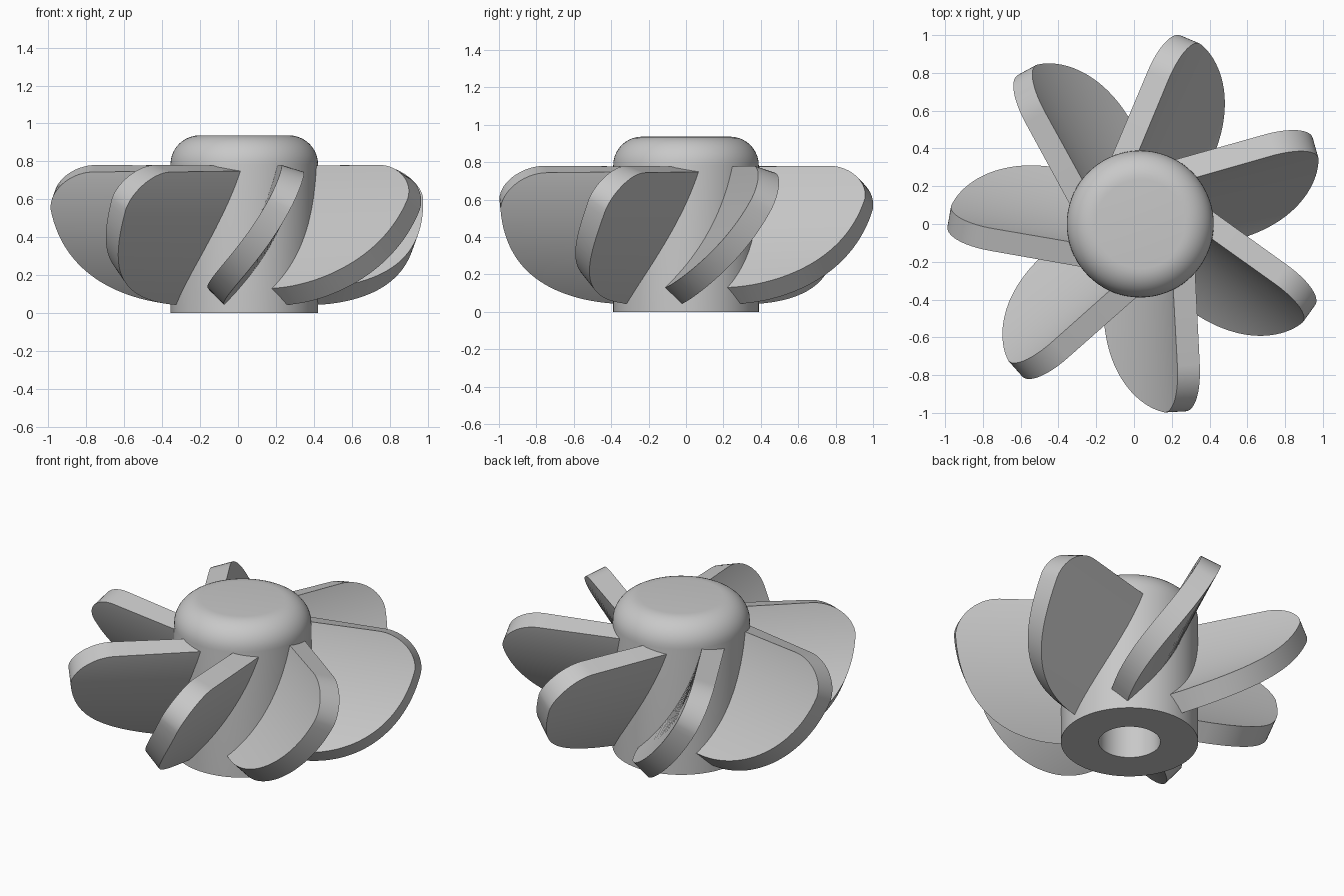
import bpy, bmesh
from math import sin, cos, radians, pi
from mathutils import Vector
from mathutils.geometry import interpolate_bezier

cube = bpy.data.objects.get("Cube")
if cube:
    bpy.data.objects.remove(cube)

GREY = (0.58, 0.58, 0.58, 1)
material = bpy.data.materials.new("plain grey")
material.use_nodes = True
material.diffuse_color = GREY
material.node_tree.nodes["Principled BSDF"].inputs["Base Color"].default_value = GREY

CENTRE = Vector((0.033, 0, 0))
BLADES = 7


def add_object(name, bm, angle=0):
    bmesh.ops.recalc_face_normals(bm, faces=bm.faces)
    mesh = bpy.data.meshes.new(name)
    bm.to_mesh(mesh)
    bm.free()
    mesh.materials.append(material)
    obj = bpy.data.objects.new(name, mesh)
    obj.location = CENTRE
    obj.rotation_euler.z = angle
    bpy.context.collection.objects.link(obj)
    bpy.ops.object.select_all(action="DESELECT")
    obj.select_set(True)
    bpy.context.view_layer.objects.active = obj
    bpy.ops.object.shade_smooth_by_angle(angle=radians(30))


# Hub: revolved profile with a rounded shoulder and a blind bore
RADIUS, HEIGHT, FILLET, BORE, DEPTH = 0.389, 0.937, 0.153, 0.175, 0.7
STEPS = 10
profile = [(0, HEIGHT)]
for i in range(STEPS + 1):
    a = pi / 2 * (1 - i / STEPS)
    profile.append((RADIUS - FILLET + FILLET * cos(a), HEIGHT - FILLET + FILLET * sin(a)))
profile += [(RADIUS, 0), (BORE, 0), (BORE, DEPTH), (0, DEPTH)]
bm = bmesh.new()
verts = [bm.verts.new((r, 0, z)) for r, z in profile]
edges = [bm.edges.new(pair) for pair in zip(verts, verts[1:])]
bmesh.ops.spin(bm, geom=verts + edges, axis=(0, 0, 1), cent=(0, 0, 0),
               angle=2 * pi, steps=72)
bmesh.ops.remove_doubles(bm, verts=bm.verts, dist=0.0005)
add_object("hub", bm)

# Blade outline: reach from the axis against fraction along the curved section
lower = interpolate_bezier(Vector((0.4, 0)), Vector((0.75, 0.02)),
                           Vector((0.968, 0.32)), Vector((1.003, 0.74)), 28)
upper = interpolate_bezier(Vector((1.003, 0.74)), Vector((1.005, 0.87)),
                           Vector((0.89, 1)), Vector((0.76, 1)), 16)
outline = lower + upper[1:]

# Blade section: an arc leaning from the foot to a steeper top
ROOT, BEND, HALF = 0.25, 1.41, 0.062
FOOT, LEAN, TURN = (-0.172, 0.09), radians(46), radians(32)

# Slight twist: the section leans over further out, turning about its top edge
PIVOT, TWIST = (0.21, 0.765), 0.16


def blade_point(reach, t, offset):
    phi = LEAN - TURN * t
    side = FOOT[0] + BEND * (cos(phi) - cos(LEAN)) + offset * cos(phi)
    z = FOOT[1] + BEND * (sin(LEAN) - sin(phi)) - offset * sin(phi)
    lean = TWIST * (reach - RADIUS)
    return reach, side + (z - PIVOT[1]) * lean, z - (side - PIVOT[0]) * lean


def make_blade(name, angle):
    bm = bmesh.new()
    rows = []
    for reach, t in outline:
        corners = [(ROOT, -HALF), (ROOT, HALF), (reach, HALF), (reach, -HALF)]
        rows.append([bm.verts.new(blade_point(r, t, o)) for r, o in corners])
    for a, b in zip(rows, rows[1:]):
        for k in range(4):
            n = (k + 1) % 4
            bm.faces.new((a[k], a[n], b[n], b[k]))
    bm.faces.new(rows[0])
    bm.faces.new(rows[-1])
    add_object(name, bm, angle)


for i in range(BLADES):
    make_blade(f"blade_{i + 1}", radians(-87) + i * 2 * pi / BLADES)
